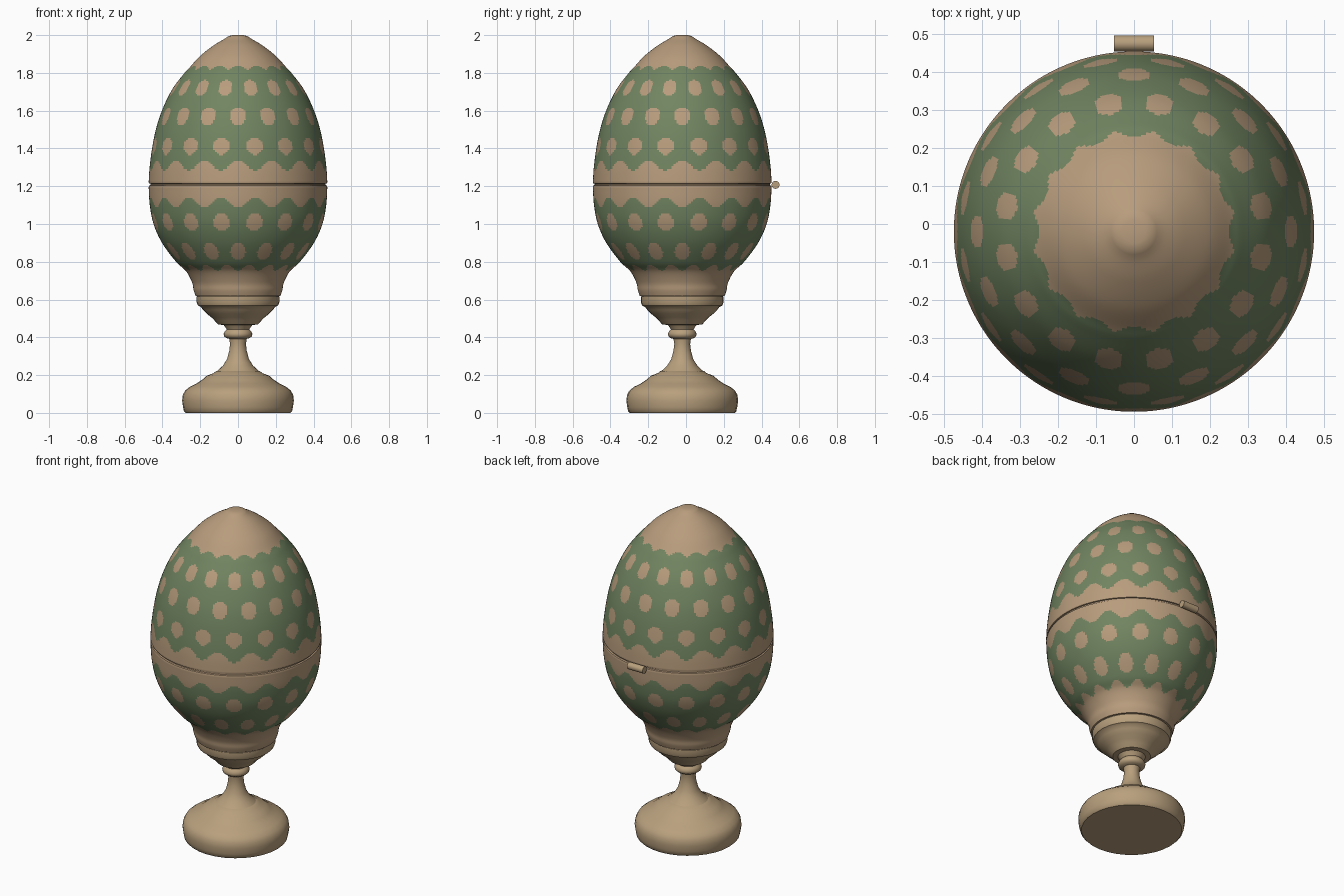
import bpy, bmesh, math

if "Cube" in bpy.data.objects:
    bpy.data.objects.remove(bpy.data.objects["Cube"])

CY = -0.02  # the turned body sits slightly forward of the hinge


def material(name, rgb):
    m = bpy.data.materials.new(name)
    m.diffuse_color = (*rgb, 1)
    m.use_nodes = True
    m.node_tree.nodes["Principled BSDF"].inputs["Base Color"].default_value = m.diffuse_color
    return m


shell_tan = material("shell tan", (0.48, 0.335, 0.205))
leaf_green = material("leaf green", (0.165, 0.235, 0.12))
stand_tan = material("stand tan", (0.48, 0.35, 0.205))


def finish(name, bm, mats, angle=40):
    bmesh.ops.remove_doubles(bm, verts=bm.verts, dist=1e-5)
    bmesh.ops.recalc_face_normals(bm, faces=bm.faces)
    me = bpy.data.meshes.new(name)
    bm.to_mesh(me)
    bm.free()
    for m in mats:
        me.materials.append(m)
    ob = bpy.data.objects.new(name, me)
    bpy.context.collection.objects.link(ob)
    bpy.ops.object.select_all(action='DESELECT')
    ob.select_set(True)
    bpy.context.view_layer.objects.active = ob
    bpy.ops.object.shade_smooth_by_angle(angle=math.radians(angle))
    return ob


def smooth_profile(pts, step):
    """Catmull-Rom curve through (radius, z) points, resampled by length."""
    p = [pts[0]] + pts + [pts[-1]]
    out = []
    for a, b, c, d in zip(p, p[1:], p[2:], p[3:]):
        n = max(1, round(math.dist(b, c) / step))
        for i in range(n):
            t = i / n
            out.append(tuple(0.5 * (2 * q1 + (q2 - q0) * t
                             + (2 * q0 - 5 * q1 + 4 * q2 - q3) * t * t
                             + (3 * q1 - q0 - 3 * q2 + q3) * t ** 3)
                             for q0, q1, q2, q3 in zip(a, b, c, d)))
    return out + [pts[-1]]


def lathe(name, profile, sides, mats, rule=None):
    bm = bmesh.new()
    rings = []
    for r, z in profile:
        if r < 1e-4:
            rings.append([bm.verts.new((0, CY, z))] * sides)
        else:
            rings.append([bm.verts.new((r * math.sin(2 * math.pi * k / sides),
                                        CY - r * math.cos(2 * math.pi * k / sides), z))
                          for k in range(sides)])
    for lo, hi in zip(rings, rings[1:]):
        for k in range(sides):
            j = (k + 1) % sides
            vs = list(dict.fromkeys((lo[k], lo[j], hi[j], hi[k])))
            if len(vs) > 2:
                f = bm.faces.new(vs)
                if rule:
                    f.material_index = rule(f.calc_center_median())
    return finish(name, bm, mats)


# Spot rows: height, half width, half height, shifted by half a step
ROWS = [(1.72, 0.037, 0.042, 1), (1.57, 0.042, 0.046, 0), (1.412, 0.043, 0.046, 1),
        (1.01, 0.044, 0.047, 1), (0.855, 0.041, 0.045, 0)]
STEP = 2 * math.pi / 16


def paint(c):
    """0 = tan, 1 = green: scalloped bands with staggered oval spots."""
    x, y, z = c.x, c.y - CY, c.z
    r, phi = math.hypot(x, y), math.atan2(x, -y)
    wave = math.cos(16 * phi)
    upper = 1.31 + 0.028 * wave < z < 1.828 + 0.009 * wave
    lower = 0.768 - 0.017 * wave < z < 1.115 - 0.028 * wave
    if not (upper or lower):
        return 0
    for h, hw, hh, shift in ROWS:
        u = phi / STEP - 0.5 * shift
        d = (u - round(u)) * STEP * r
        if (d / hw) ** 2 + ((z - h) / hh) ** 2 < 1:
            return 0
    return 1


# Egg lid with its small raised tip
lid = smooth_profile([(0.473, 1.222), (0.468, 1.3), (0.455, 1.4), (0.435, 1.5),
                      (0.403, 1.6), (0.35, 1.71), (0.287, 1.795), (0.255, 1.83),
                      (0.2, 1.89), (0.13, 1.945), (0.075, 1.978), (0.06, 1.988)], 0.009)
lid = [(0, 1.213), (0.464, 1.213), (0.471, 1.215)] + lid + [(0.05, 1.995), (0.03, 2.0), (0, 2.0)]
lathe("egg_lid", lid, 256, [shell_tan, leaf_green], paint)

# Egg cup, narrowing to a collar
cup = smooth_profile([(0.225, 0.62), (0.235, 0.65), (0.243, 0.69), (0.275, 0.75),
                      (0.328, 0.8), (0.402, 0.9), (0.447, 1.0), (0.467, 1.1),
                      (0.473, 1.195)], 0.009)
cup = [(0, 0.62)] + cup + [(0.471, 1.203), (0.464, 1.206), (0.464, 1.213), (0, 1.213)]
lathe("egg_cup", cup, 256, [shell_tan, leaf_green], paint)

# Turned holder, knobbed stem and round foot
lathe("holder", [(0, 0.622), (0.212, 0.622), (0.219, 0.615), (0.219, 0.585), (0.212, 0.568),
                 (0.196, 0.56), (0.185, 0.545), (0.165, 0.525), (0.14, 0.505),
                 (0.125, 0.49), (0.112, 0.475), (0.105, 0.468), (0.07, 0.465),
                 (0, 0.465)], 32, [stand_tan])
lathe("stem", [(0, 0.47), (0.08, 0.47), (0.068, 0.455), (0.06, 0.442), (0.07, 0.432),
               (0.076, 0.418), (0.073, 0.405), (0.062, 0.396), (0.046, 0.392),
               (0.042, 0.365), (0.046, 0.33), (0.058, 0.285), (0.08, 0.25),
               (0.112, 0.22), (0, 0.215)], 32, [stand_tan])
lathe("foot", [(0, 0.222), (0.115, 0.222), (0.13, 0.21), (0.165, 0.197), (0.19, 0.175),
               (0.22, 0.155), (0.255, 0.138), (0.28, 0.118), (0.292, 0.095),
               (0.296, 0.065), (0.291, 0.03), (0.286, 0.008), (0.278, 0), (0, 0)],
      32, [stand_tan])

# Hinge barrel at the back of the seam
bm = bmesh.new()
bmesh.ops.create_cone(bm, cap_ends=True, segments=16, radius1=0.021, radius2=0.021, depth=0.104)
hinge = finish("hinge", bm, [stand_tan])
hinge.rotation_euler = (0, math.pi / 2, 0)
hinge.location = (0, 0.474, 1.207)
